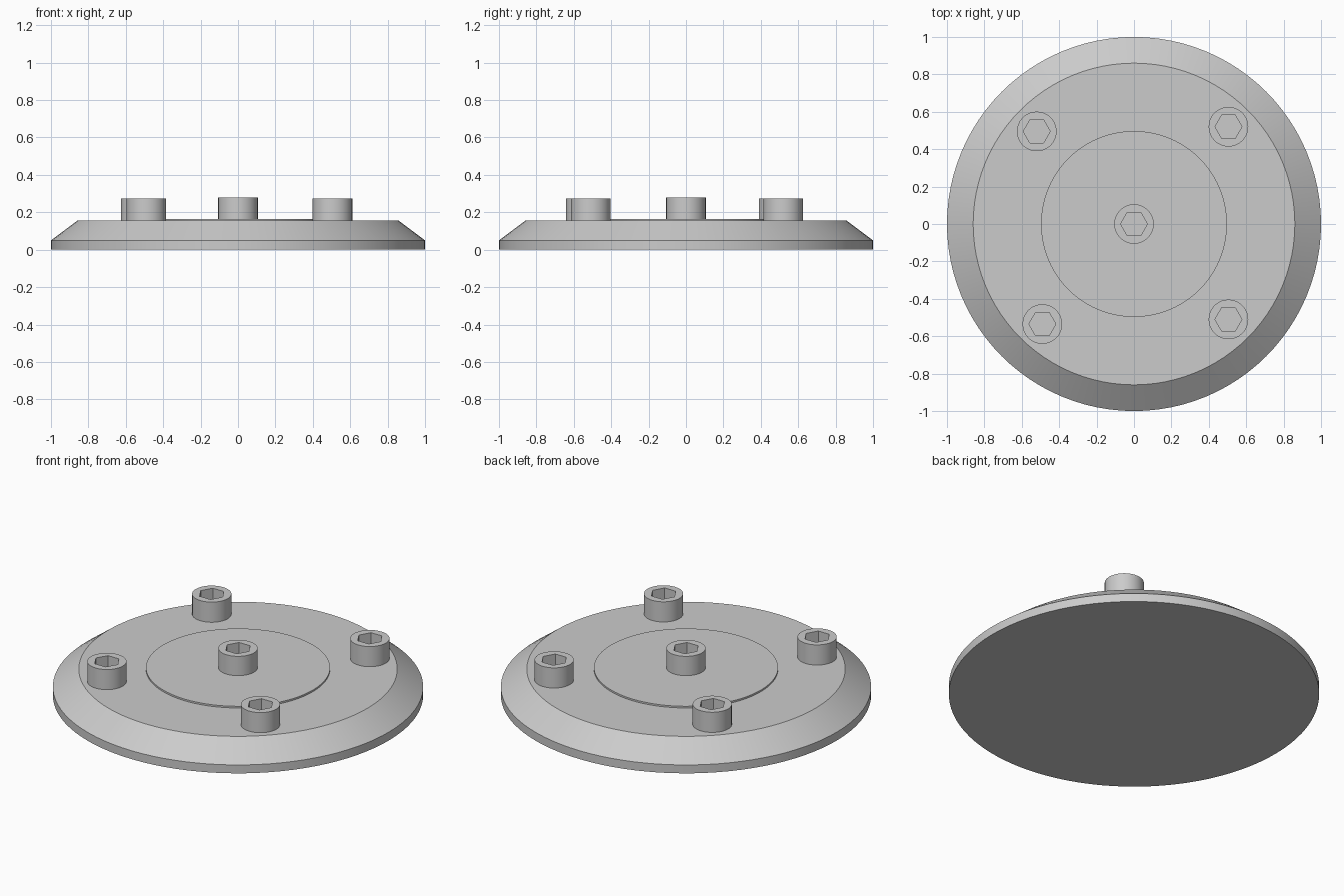
import bpy, bmesh
from math import cos, pi, radians, sin

if "Cube" in bpy.data.objects:
    bpy.data.objects.remove(bpy.data.objects["Cube"], do_unlink=True)

metal = bpy.data.materials.new("grey metal")
metal.use_nodes = True
GREY = (0.6, 0.6, 0.6, 1)
metal.diffuse_color = GREY
metal.node_tree.nodes["Principled BSDF"].inputs["Base Color"].default_value = GREY


def round_radius(r):
    return lambda a: r


def hex_radius(r):
    # distance to the side of a hexagon with a corner on the y axis
    return lambda a: r * cos(pi / 6) / cos((a + pi / 6) % (pi / 3) - pi / 6)


def stack(name, rings, sides, location=(0, 0, 0)):
    """Skin a closed solid through (radius function, z) rings."""
    bm = bmesh.new()
    angles = [2 * pi * i / sides for i in range(sides)]
    loops = [[bm.verts.new((f(a) * cos(a), f(a) * sin(a), z)) for a in angles]
             for f, z in rings]
    for low, high in zip(loops, loops[1:]):
        for i in range(sides):
            j = (i + 1) % sides
            bm.faces.new((low[i], low[j], high[j], high[i]))
    bm.faces.new(loops[0][::-1])
    bm.faces.new(loops[-1])
    bmesh.ops.recalc_face_normals(bm, faces=bm.faces)
    mesh = bpy.data.meshes.new(name)
    bm.to_mesh(mesh)
    bm.free()
    mesh.materials.append(metal)
    obj = bpy.data.objects.new(name, mesh)
    bpy.context.collection.objects.link(obj)
    obj.location = location
    bpy.ops.object.select_all(action="DESELECT")
    obj.select_set(True)
    bpy.context.view_layer.objects.active = obj
    bpy.ops.object.shade_smooth_by_angle(angle=radians(25))
    return obj


# Bevelled base plate and the thin raised disc on it
stack("base_plate", [(round_radius(1), 0), (round_radius(1), 0.05),
                     (round_radius(0.86), 0.155)], 96)
stack("raised_disc", [(round_radius(0.497), 0.15), (round_radius(0.497), 0.165)], 96)

# Socket head bolts; the hexagon turns so that corners point along y
HEX = hex_radius(0.072)
socket = lambda a: HEX(a + pi / 6)
bolt_rings = [(round_radius(0.106), 0), (round_radius(0.106), 0.12),
              (socket, 0.12), (socket, 0.055)]
bolts = {
    "centre_bolt": (0, 0, 0.16),
    "back_left_bolt": (0.505, 0.52, 0.155),
    "back_right_bolt": (-0.52, 0.495, 0.155),
    "front_left_bolt": (0.505, -0.51, 0.155),
    "front_right_bolt": (-0.49, -0.535, 0.155),
}
for name, place in bolts.items():
    stack(name, bolt_rings, 36, place)
